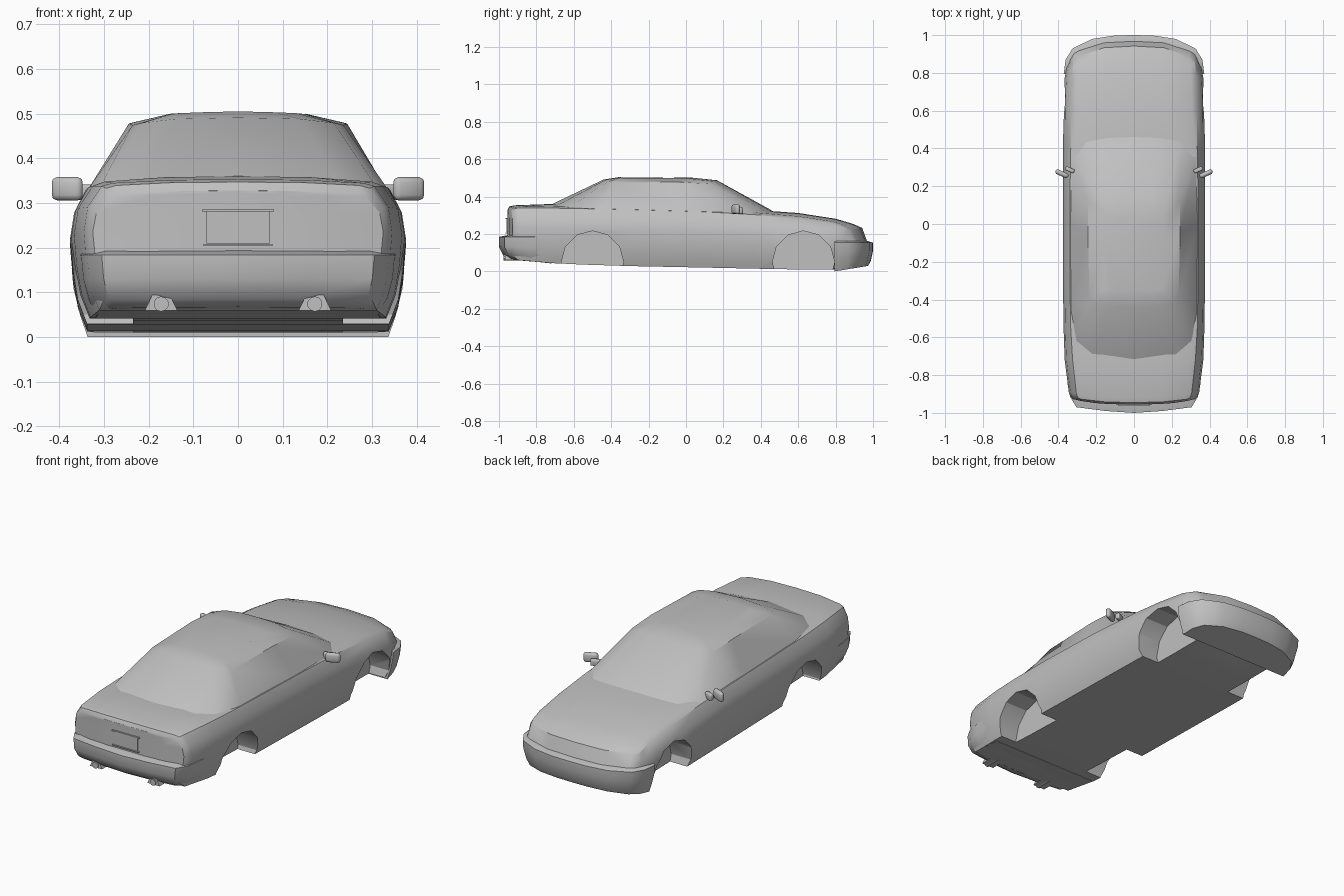
import bpy, bmesh, math
from mathutils import Matrix

if "Cube" in bpy.data.objects:
    bpy.data.objects.remove(bpy.data.objects["Cube"])

grey = bpy.data.materials.new("plain_grey")
grey.use_nodes = True
colour = (0.53, 0.53, 0.53, 1)
grey.diffuse_color = colour
grey.node_tree.nodes["Principled BSDF"].inputs["Base Color"].default_value = colour


def finish(name, bm, angle=30):
    bmesh.ops.remove_doubles(bm, verts=bm.verts, dist=0.0002)
    bmesh.ops.recalc_face_normals(bm, faces=bm.faces)
    mesh = bpy.data.meshes.new(name)
    bm.to_mesh(mesh)
    bm.free()
    mesh.materials.append(grey)
    obj = bpy.data.objects.new(name, mesh)
    bpy.context.collection.objects.link(obj)
    smooth(obj, angle)
    return obj


def smooth(obj, angle):
    bpy.ops.object.select_all(action='DESELECT')
    obj.select_set(True)
    bpy.context.view_layer.objects.active = obj
    bpy.ops.object.shade_smooth_by_angle(angle=math.radians(angle))


def mirror_ring(half):
    """Close a half outline by mirroring it across x=0."""
    return half + [(-x, y, z) for x, y, z in reversed(half) if abs(x) > 1e-6]


def loft(rings, caps=True):
    bm = bmesh.new()
    rows = [[bm.verts.new(p) for p in r] for r in rings]
    n = len(rows[0])
    for a, b in zip(rows, rows[1:]):
        for i in range(n):
            j = (i + 1) % n
            bm.faces.new((a[i], a[j], b[j], b[i]))
    if caps:
        bm.faces.new(rows[0])
        bm.faces.new(rows[-1])
    return bm


def box(name, centre, size, turn=0, bevel=0):
    bm = bmesh.new()
    m = Matrix.Translation(centre) @ Matrix.Rotation(turn, 4, 'Z') @ Matrix.Diagonal((*size, 1))
    bmesh.ops.create_cube(bm, size=1, matrix=m)
    if bevel:
        bmesh.ops.bevel(bm, geom=bm.edges[:], offset=bevel, segments=2, affect='EDGES', profile=0.5)
    return finish(name, bm, 50)


def cylinder(name, centre, radius, depth, axis, sides):
    bm = bmesh.new()
    m = Matrix.Translation(centre) @ Matrix.Rotation(math.pi / 2, 4, axis)
    bmesh.ops.create_cone(bm, cap_ends=True, segments=sides, radius1=radius,
                          radius2=radius, depth=depth, matrix=m)
    return finish(name, bm)


# Lower body: stations of y, half width, bottom, shoulder x, shoulder z, crown z, bow
stations = [
    (-0.955, 0.325, 0.10, 0.285, 0.315, 0.328, 0.03),
    (-0.945, 0.335, 0.08, 0.295, 0.333, 0.347, 0.03),
    (-0.915, 0.345, 0.06, 0.305, 0.338, 0.353, 0.02),
    (-0.72, 0.367, 0.044, 0.325, 0.338, 0.360, 0),
    (-0.55, 0.373, 0.036, 0.335, 0.335, 0.350, 0),
    (-0.3, 0.376, 0.028, 0.340, 0.330, 0.335, 0),
    (0.1, 0.376, 0.020, 0.340, 0.318, 0.325, 0),
    (0.38, 0.375, 0.014, 0.335, 0.302, 0.327, 0),
    (0.6, 0.374, 0.010, 0.333, 0.280, 0.312, 0),
    (0.8, 0.367, 0.010, 0.328, 0.255, 0.281, 0.02),
    (0.89, 0.357, 0.03, 0.324, 0.236, 0.255, 0.05),
    (0.942, 0.345, 0.04, 0.318, 0.220, 0.232, 0.08),
    (0.97, 0.335, 0.05, 0.320, 0.150, 0.155, 0.07),
]
profile = [(0.90, 0), (0.955, 0.18), (0.985, 0.4), (1.0, 0.63), (0.975, 0.83)]


def section(station, squeeze=1):
    y, w, zb, xs, zs, zt, bow = station
    pts = [(0, zb)] + [(w * f, zb + (zs - zb) * g) for f, g in profile]
    pts += [(xs, zs), (xs * 0.92, zs + (zt - zs) * 0.45), (xs * 0.5, zs + (zt - zs) * 0.9), (0, zt)]
    side = 1 if y > 0 else -1
    ring = mirror_ring([(x, y, z) for x, z in pts])
    return [(x * squeeze, y - side * bow * abs(x * squeeze / 0.33) ** 3, z) for x, y, z in ring]


ends = (0, 0.35, 0.7)
rings = [section(stations[0], s) for s in ends]
rings += [section(s) for s in stations]
rings += [section(stations[-1], s) for s in reversed(ends)]
body = finish("lower_body", loft(rings, caps=False))

# Wheel wells cut into the body sides
for y in (-0.5, 0.628):
    for side in (-1, 1):
        cutter = cylinder("well_cutter", (side * 0.385, y, 0.05), 0.166, 0.3, 'Y', 12)
        cutter.hide_render = True
        cut = body.modifiers.new("wheel_well", 'BOOLEAN')
        cut.operation, cut.solver, cut.object = 'DIFFERENCE', 'EXACT', cutter
        bpy.ops.object.select_all(action='DESELECT')
        bpy.context.view_layer.objects.active = body
        body.select_set(True)
        bpy.ops.object.modifier_apply(modifier=cut.name)
        bpy.data.objects.remove(cutter)
smooth(body, 40)

# Cabin: window base, roof edge and roof crown rings
base = [(0, 0.46, 0.325), (0.14, 0.455, 0.322), (0.25, 0.435, 0.314), (0.332, 0.36, 0.300),
        (0.339, 0, 0.318), (0.336, -0.46, 0.330), (0.305, -0.62, 0.343), (0.22, -0.69, 0.352),
        (0, -0.715, 0.360)]
edge = [(0, 0.165, 0.487), (0.1, 0.163, 0.486), (0.18, 0.15, 0.481), (0.243, 0.12, 0.468),
        (0.244, -0.05, 0.478), (0.236, -0.39, 0.474), (0.215, -0.42, 0.479), (0.14, -0.433, 0.488),
        (0, -0.44, 0.491)]
crown = [(0, 0.03, 0.501), (0.06, 0.03, 0.501), (0.1, 0.03, 0.499), (0.15, 0.02, 0.496),
         (0.15, -0.1, 0.5), (0.15, -0.34, 0.499), (0.13, -0.35, 0.501), (0.08, -0.35, 0.503),
         (0, -0.35, 0.505)]
finish("cabin", loft([mirror_ring(r) for r in (base, edge, crown)]), 40)


# Bumpers: a plan outline stacked in levels of z, x scale, y scale, bottom slope
def bumper(name, plan, levels):
    y0 = plan[0][1]
    rings = []
    for z, sx, sy, slope in levels:
        rings.append(mirror_ring([(x * sx, y0 + (y - y0) * sy, z + slope * abs(y - y0)) for x, y in plan]))
    return finish(name, loft(rings), 35)


bumper("hood_end_bumper",
       [(0.372, 0.795), (0.362, 0.87), (0.325, 0.93), (0.22, 0.98), (0.1, 0.998), (0, 1.0)],
       [(0.162, 0.97, 0.86, 0), (0.153, 1, 1, 0), (0.11, 0.99, 1, 0), (0.05, 0.95, 0.94, 0.02),
        (0.0, 0.905, 0.87, 0.14)])
bumper("trunk_end_bumper",
       [(0.358, -0.72), (0.351, -0.85), (0.338, -0.915), (0.305, -0.97), (0.15, -0.99), (0, -1.0)],
       [(0.194, 0.96, 0.83, 0), (0.184, 1, 1, 0), (0.13, 0.985, 1, 0), (0.085, 0.95, 0.92, 0),
        (0.042, 0.89, 0.82, 0.09)])

# Number plate with narrow lips above and below
box("blank_plate", (0, -0.955, 0.245), (0.14, 0.008, 0.072))
box("plate_top_lip", (0, -0.957, 0.283), (0.162, 0.014, 0.005))
box("plate_bottom_lip", (0, -0.957, 0.206), (0.155, 0.014, 0.005))

for side, label in ((1, "left"), (-1, "right")):
    # Exhaust housing and pipe
    x0 = side * 0.172
    shape = [(-0.036, 0.06), (0.036, 0.06), (0.02, 0.094), (-0.02, 0.094)]
    finish(label + "_exhaust_housing", loft([[(x0 + x, y, z) for x, z in shape] for y in (-0.968, -0.9)]))
    cylinder(label + "_exhaust_pipe", (x0, -0.925, 0.074), 0.017, 0.1, 'X', 10)
    # Door mirror, tapered by a slimmer stem
    box(label + "_mirror", (side * 0.382, 0.266, 0.332), (0.074, 0.026, 0.052), side * 0.42, 0.012)
    box(label + "_mirror_stem", (side * 0.340, 0.287, 0.324), (0.05, 0.022, 0.034), side * 0.42, 0.006)
